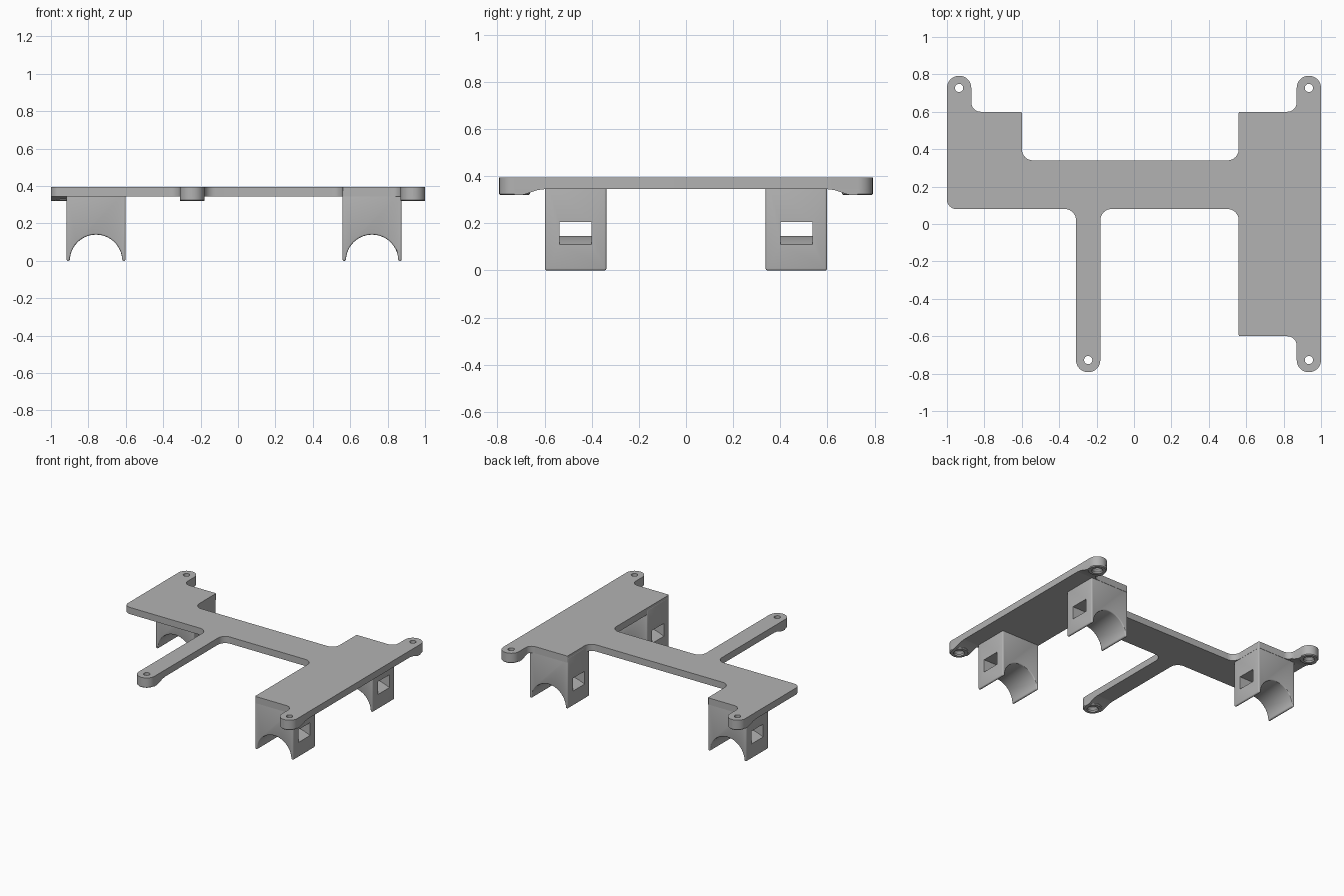
import bpy
import bmesh
import math
from mathutils import Vector

cube = bpy.data.objects.get("Cube")
if cube:
    bpy.data.objects.remove(cube, do_unlink=True)

GREY = (0.45, 0.45, 0.45, 1)
grey = bpy.data.materials.new("plain grey")
grey.use_nodes = True
grey.diffuse_color = GREY
grey.node_tree.nodes["Principled BSDF"].inputs["Base Color"].default_value = GREY

TOP, UNDER, PAD = 0.395, 0.345, 0.319
BOSS_R = 0.065
END = 0.7275


def rounded(corners, steps=8):
    """Turn (x, y, radius) corners into a filleted closed outline."""
    out = []
    for i, (x, y, r) in enumerate(corners):
        p = Vector((x, y))
        a = (Vector(corners[i - 1][:2]) - p).normalized()
        b = (Vector(corners[(i + 1) % len(corners)][:2]) - p).normalized()
        centre = p + (a + b) * r          # all corners are square
        for k in range(steps + 1):
            t = k / steps * math.pi / 2
            out.append(centre - b * r * math.cos(t) - a * r * math.sin(t))
    return out


def prism(name, outline, place, depth):
    """Extrude a 2D outline; place maps (u, v, w) into space."""
    bm = bmesh.new()
    base = bm.faces.new([bm.verts.new(place(u, v, 0)) for u, v in outline])
    push = Vector(place(0, 0, depth)) - Vector(place(0, 0, 0))
    new = bmesh.ops.extrude_face_region(bm, geom=[base], use_keep_orig=True)["geom"]
    bmesh.ops.translate(bm, vec=push, verts=[g for g in new if isinstance(g, bmesh.types.BMVert)])
    bmesh.ops.recalc_face_normals(bm, faces=bm.faces)
    return finish(name, bm)


def lathe(name, x, y, rings):
    """Stack circles of (radius, z) into a closed round solid."""
    bm = bmesh.new()
    n = 32
    loops = [[bm.verts.new((x + r * math.cos(math.tau * i / n),
                            y + r * math.sin(math.tau * i / n), z)) for i in range(n)]
             for r, z in rings]
    for lo, hi in zip(loops, loops[1:]):
        for i in range(n):
            j = (i + 1) % n
            bm.faces.new((lo[i], lo[j], hi[j], hi[i]))
    bm.faces.new(loops[0])
    bm.faces.new(loops[-1])
    bmesh.ops.recalc_face_normals(bm, faces=bm.faces)
    return finish(name, bm)


def finish(name, bm):
    mesh = bpy.data.meshes.new(name)
    bm.to_mesh(mesh)
    bm.free()
    mesh.materials.append(grey)
    ob = bpy.data.objects.new(name, mesh)
    bpy.context.collection.objects.link(ob)
    return ob


def cut(ob, cutter):
    mod = ob.modifiers.new("cut", 'BOOLEAN')
    mod.operation = 'DIFFERENCE'
    mod.solver = 'EXACT'
    mod.object = cutter


def bevel(ob, width):
    mod = ob.modifiers.new("soft edges", 'BEVEL')
    mod.width = width
    mod.segments = 3
    mod.limit_method = 'ANGLE'
    mod.angle_limit = math.radians(40)


parts, cutters = [], []

# Main plate: one filleted outline, with rounded ends on its four arms
R, F, S, B = 0.06, 0.05, 0.008, BOSS_R - 0.0005
tip = END + BOSS_R
outline = rounded([
    (-1, 0.08, F), (-1, tip, B), (-0.87, tip, B), (-0.87, 0.6, F),
    (-0.6, 0.6, S), (-0.6, 0.34, R), (0.56, 0.34, R), (0.56, 0.6, S),
    (0.87, 0.6, F), (0.87, tip, B), (1, tip, B), (1, -tip, B),
    (0.87, -tip, B), (0.87, -0.6, F), (0.56, -0.6, S), (0.56, 0.08, R),
    (-0.18, 0.08, R), (-0.18, -tip, B), (-0.31, -tip, B), (-0.31, 0.08, R)])
plate = prism("mounting_plate", outline, lambda u, v, w: (u, v, UNDER + w), TOP - UNDER)
parts.append(plate)

# Screw bosses with ramps blending into the arms, and countersunk holes
ramp = [(END, PAD), (0.70, PAD), (0.68, 0.324), (0.66, 0.331), (0.63, 0.341),
        (0.59, UNDER + 0.001), (0.59, 0.36), (END, 0.36)]
for name, x, side in (("back_right", -0.935, 1), ("back_left", 0.935, 1),
                      ("front_left", 0.935, -1), ("front_right", -0.245, -1)):
    y = side * END
    hole = lathe(name + "_hole_cutter", x, y,
                 [(0.038, PAD - 0.02), (0.038, PAD + 0.012), (0.022, PAD + 0.028), (0.022, TOP + 0.05)])
    cutters.append(hole)
    boss = lathe(name + "_boss", x, y, [(BOSS_R - 0.006, PAD), (BOSS_R, PAD + 0.006), (BOSS_R, TOP - 0.01)])
    blend = prism(name + "_boss_ramp", ramp,
                  lambda u, v, w: (x - BOSS_R + w, side * u, v), 2 * BOSS_R)
    for ob in (plate, boss, blend):
        cut(ob, hole)
    parts += [boss, blend]

# Saddle legs: arched block with a strap slot passing over the arch
HALF, ARCH = 0.158, 0.14
arch = [(ARCH * math.cos(t), ARCH * math.sin(t))
        for t in (math.pi * i / 28 for i in range(29))]
profile = arch + [(-HALF, 0), (-HALF, 0.38), (HALF, 0.38), (HALF, 0)]
floor = [(u, 0.147 - 0.037 * (u / HALF) ** 2) for u in (HALF * (i / 6 - 1) * 1.1 for i in range(13))]
slot = floor + [(1.1 * HALF, 0.205), (-1.1 * HALF, 0.205)]
for name, x, y in (("back_right", -0.759, 0.468), ("back_left", 0.717, 0.468),
                   ("front_left", 0.717, -0.468)):
    leg = prism(name + "_saddle_leg", profile,
                lambda u, v, w: (x + u, y - 0.13 + w, v), 0.26)
    bevel(leg, 0.008)
    strap = prism(name + "_slot_cutter", slot,
                  lambda u, v, w: (x + u, y - 0.068 + w, v), 0.136)
    cut(leg, strap)
    cutters.append(strap)
    parts.append(leg)

# Bake the modifiers, drop the cutters and smooth the rounded surfaces
graph = bpy.context.evaluated_depsgraph_get()
graph.update()
baked = [bpy.data.meshes.new_from_object(ob.evaluated_get(graph)) for ob in parts]
for ob, mesh in zip(parts, baked):
    ob.modifiers.clear()
    ob.data = mesh
for ob in cutters:
    bpy.data.objects.remove(ob, do_unlink=True)
bpy.ops.object.select_all(action='DESELECT')
for ob in parts:
    ob.select_set(True)
bpy.context.view_layer.objects.active = plate
bpy.ops.object.shade_smooth_by_angle(angle=math.radians(30))
